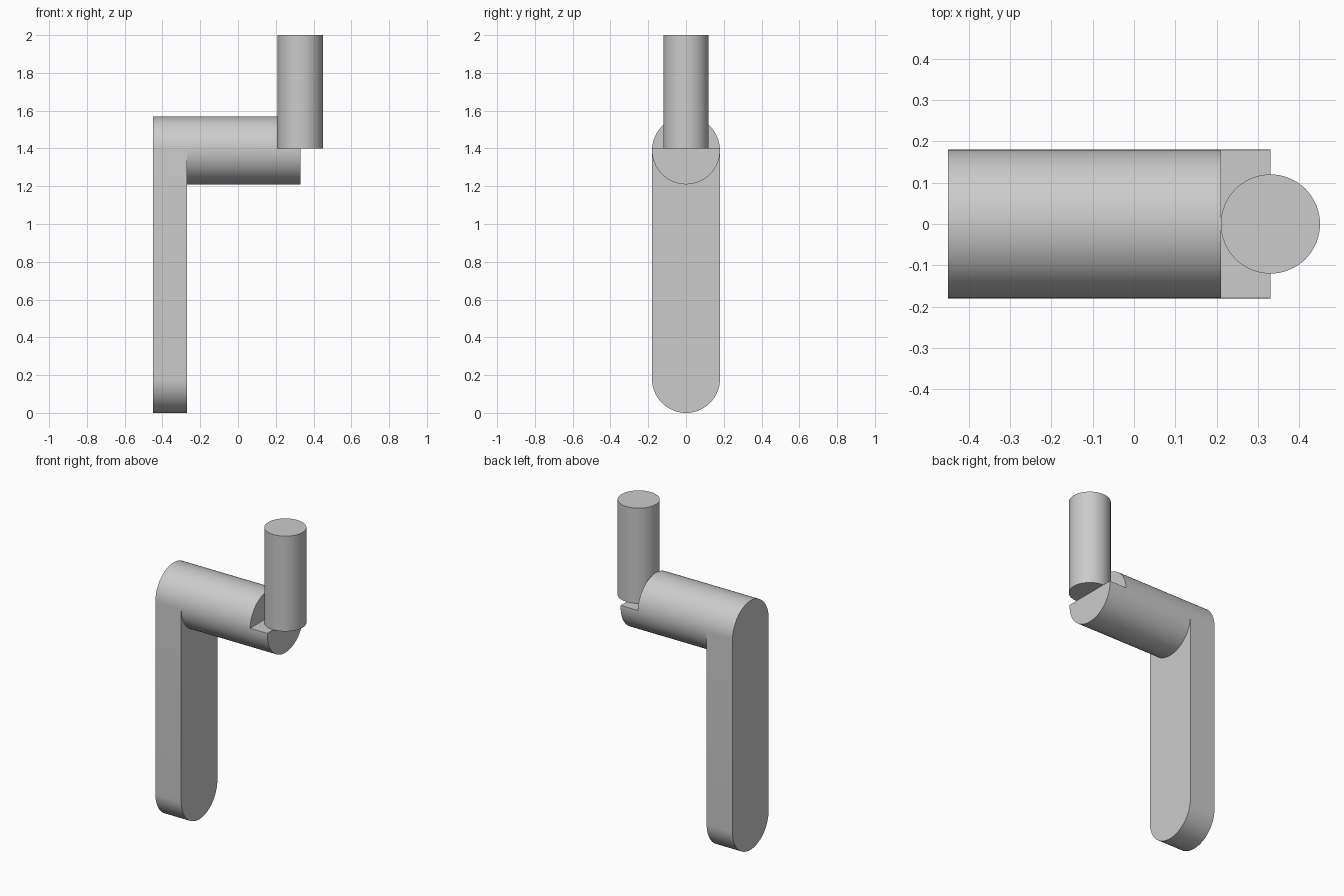
import bpy
import bmesh
from math import sin, cos, pi, radians
from mathutils import Vector

if "Cube" in bpy.data.objects:
    bpy.data.objects.remove(bpy.data.objects["Cube"])

RADIUS = 0.18        # arm and crossbar
PIVOT_Z = 1.39       # crossbar axis height
ARM_X = (-0.45, -0.27)
NOTCH_X, NOTCH_Z = 0.21, 1.4
BAR_END = 0.33

grey = bpy.data.materials.new("plain grey")
grey.use_nodes = True
colour = (0.6, 0.6, 0.6, 1)
grey.diffuse_color = colour
grey.node_tree.nodes["Principled BSDF"].inputs["Base Color"].default_value = colour


def arc(cu, cv, r, start, sweep, steps):
    return [(cu + r * cos(start + sweep * i / steps),
             cv + r * sin(start + sweep * i / steps)) for i in range(steps + 1)]


def extrude(name, outline, place, depth):
    """Extrude a 2D outline, placed in space by place(u, v), along depth."""
    bm = bmesh.new()
    face = bm.faces.new([bm.verts.new(place(u, v)) for u, v in outline])
    top = bmesh.ops.extrude_face_region(bm, geom=[face], use_keep_orig=True)["geom"]
    verts = [e for e in top if isinstance(e, bmesh.types.BMVert)]
    bmesh.ops.translate(bm, verts=verts, vec=depth)
    bmesh.ops.recalc_face_normals(bm, faces=bm.faces)
    mesh = bpy.data.meshes.new(name)
    bm.to_mesh(mesh)
    bm.free()
    obj = bpy.data.objects.new(name, mesh)
    bpy.context.collection.objects.link(obj)
    mesh.materials.append(grey)
    return obj


def activate(obj):
    bpy.ops.object.select_all(action='DESELECT')
    obj.select_set(True)
    bpy.context.view_layer.objects.active = obj


# Upright arm: flat bar with rounded ends
stadium = arc(0, PIVOT_Z, RADIUS, 0, pi, 32) + arc(0, RADIUS, RADIUS, pi, pi, 32)
arm = extrude("upright_arm", stadium, lambda y, z: (ARM_X[0], y, z),
              Vector((ARM_X[1] - ARM_X[0], 0, 0)))

# Crossbar: round bar running sideways from the arm
circle = arc(0, PIVOT_Z, RADIUS, 0, 2 * pi, 64)[:-1]
bar = extrude("crossbar", circle, lambda y, z: (ARM_X[1], y, z),
              Vector((BAR_END - ARM_X[1], 0, 0)))

# Seat notch: cut the upper half off the crossbar's end
block = [(-0.3, NOTCH_Z), (0.3, NOTCH_Z), (0.3, 1.8), (-0.3, 1.8)]
cutter = extrude("notch_cutter", block, lambda y, z: (NOTCH_X, y, z), Vector((0.3, 0, 0)))
cutter.hide_render = True
activate(bar)
cut = bar.modifiers.new("notch", 'BOOLEAN')
cut.operation = 'DIFFERENCE'
cut.solver = 'EXACT'
cut.object = cutter
bpy.ops.object.modifier_apply(modifier=cut.name)
bpy.data.objects.remove(cutter)

# Handle: upright rod standing on the notch
rod = extrude("handle_rod", arc(BAR_END, 0, 0.12, 0, 2 * pi, 64)[:-1],
              lambda x, y: (x, y, NOTCH_Z), Vector((0, 0, 2 - NOTCH_Z)))

for part in (arm, bar, rod):
    activate(part)
    bpy.ops.object.shade_smooth_by_angle(angle=radians(30))
